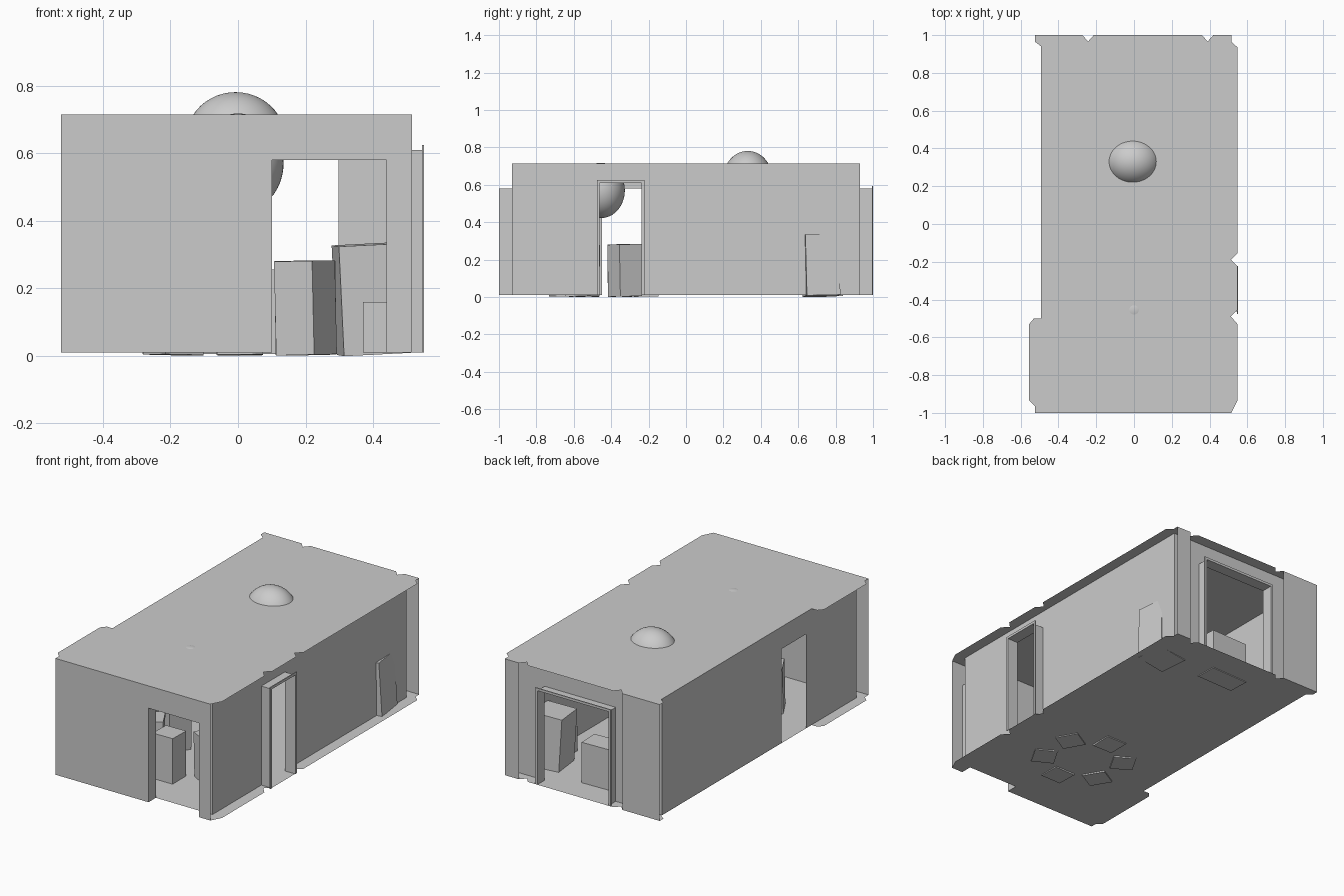
import bpy, bmesh, math
from mathutils import Matrix, Vector

if "Cube" in bpy.data.objects:
    bpy.data.objects.remove(bpy.data.objects["Cube"])

FLOOR, ROOF = 0.01, 0.715


def make(name, faces):
    """Mesh object from a list of polygons (each a list of points)."""
    bm = bmesh.new()
    for f in faces:
        bm.faces.new([bm.verts.new(p) for p in f])
    bmesh.ops.remove_doubles(bm, verts=bm.verts, dist=1e-4)
    me = bpy.data.meshes.new(name)
    bm.to_mesh(me)
    bm.free()
    ob = bpy.data.objects.new(name, me)
    bpy.context.collection.objects.link(ob)
    return ob


def box(name, center, size, rot=(0, 0, 0)):
    bpy.ops.mesh.primitive_cube_add(size=1, location=center, rotation=rot)
    ob = bpy.context.object
    ob.name = name
    ob.scale = size
    return ob


def at(axis, pos, a, z):
    """Point on a wall plane: axis is the plane's normal, a runs along it."""
    return (pos, a, z) if axis == 'x' else (a, pos, z)


def wall(name, axis, pos, a0, a1, door=None):
    """Thin wall sheet with an optional (start, end, height) doorway."""
    spans = [(a0, a1, FLOOR, ROOF)]
    if door:
        d0, d1, h = door
        spans = [(a0, d0, FLOOR, h), (d1, a1, FLOOR, h),
                 (a0, d0, h, ROOF), (d0, d1, h, ROOF), (d1, a1, h, ROOF)]
    return make(name, [[at(axis, pos, s, l), at(axis, pos, e, l),
                        at(axis, pos, e, t), at(axis, pos, s, t)] for s, e, l, t in spans])


def jamb(name, axis, p0, p1, door):
    """Three-sided doorway lining between two wall planes."""
    d0, d1, h = door
    path = [(d0, FLOOR), (d0, h), (d1, h), (d1, FLOOR)]
    return make(name, [[at(axis, p0, *a), at(axis, p0, *b), at(axis, p1, *b), at(axis, p1, *a)]
                       for a, b in zip(path, path[1:])])


def trim(name, axis, pos, door, w=0.015, t=0.006):
    """Door frame moulding made of two posts and a head."""
    d0, d1, h = door
    bars = [(d0 - w, d0, FLOOR, h + w), (d1, d1 + w, FLOOR, h + w), (d0, d1, h, h + w)]
    for i, (s, e, l, u) in enumerate(bars):
        size = (t, e - s, u - l) if axis == 'x' else (e - s, t, u - l)
        box(f"{name}_{i}", at(axis, pos, (s + e) / 2, (l + u) / 2), size)


# Floor and roof sheets with notches at corners and doorways
back_and_sides = [
    (0.515, -1), (0.548, -0.935), (0.548, -0.53), (0.513, -0.49), (0.548, -0.455),
    (0.548, -0.225), (0.513, -0.19), (0.548, -0.155), (0.548, 0.935), (0.515, 0.965), (0.515, 1),
    (0.42, 1), (0.39, 0.966), (0.36, 1), (-0.213, 1), (-0.243, 0.966), (-0.273, 1),
    (-0.524, 1), (-0.524, 0.965), (-0.492, 0.94), (-0.492, -0.5), (-0.53, -0.5),
    (-0.555, -0.53), (-0.555, -0.935), (-0.524, -0.965), (-0.524, -1)]
front_gap = [(0.1, -1), (0.1, -0.93), (0.44, -0.93), (0.44, -1)]
make("roof", [[(x, y, ROOF) for x, y in back_and_sides]])
make("floor", [[(x, y, FLOOR) for x, y in back_and_sides + front_gap]])

# Walls and doorways
front_door = (0.10, 0.44, 0.58)
right_door = (-0.462, -0.237, 0.61)
back_door = (-0.18, 0.297, 0.58)
left_door = (-0.45, -0.215, 0.58)
wall("front_outer_wall", 'y', -1, -0.524, 0.515, front_door)
wall("front_inner_wall", 'y', -0.93, -0.49, 0.48, front_door)
jamb("front_jamb", 'y', -1, -0.93, front_door)
wall("right_wall", 'x', 0.48, -0.93, 0.93, right_door)
jamb("right_jamb", 'x', 0.48, 0.548, right_door)
trim("right_door_trim", 'x', 0.548, right_door)
wall("left_wall", 'x', -0.491, -0.93, 0.93, left_door)
wall("back_inner_wall", 'y', 0.93, -0.49, 0.48, back_door)
jamb("back_jamb", 'y', 0.93, 0.998, back_door)
trim("back_door_trim", 'y', 0.997, back_door)

# Outer back wall panels either side of the doorway, with returns
wall("back_outer_wall_left", 'y', 1, -0.524, -0.273)
wall("back_outer_wall_right", 'y', 1, 0.42, 0.515)

# Ring of six block seats
for i in range(6):
    a = math.radians(30 + 60 * i)
    box("seat", (0.005 + 0.225 * math.cos(a), -0.44 + 0.225 * math.sin(a), 0.142),
        (0.13, 0.135, 0.278), (0.01, -0.02, a))

# Crates at the back of the room
box("tall_crate", (0.395, 0.72, 0.168), (0.2, 0.18, 0.325), (0.02, -0.05, 0.12))
box("low_crate", (-0.01, 0.77, 0.13), (0.25, 0.13, 0.25), (0, 0, 0.03))
box("small_crate", (0.42, 0.56, 0.085), (0.1, 0.1, 0.15))

# Round lamps passing through the roof
for name, loc, size in (("back_lamp", (-0.007, 0.33, 0.64), (0.148, 0.129, 0.141)),
                        ("front_lamp", (0.0, -0.455, 0.57), (0.135, 0.128, 0.148))):
    bpy.ops.mesh.primitive_uv_sphere_add(segments=48, ring_count=24, radius=1, location=loc)
    ob = bpy.context.object
    ob.name = name
    ob.scale = size
    bpy.ops.object.shade_smooth()
